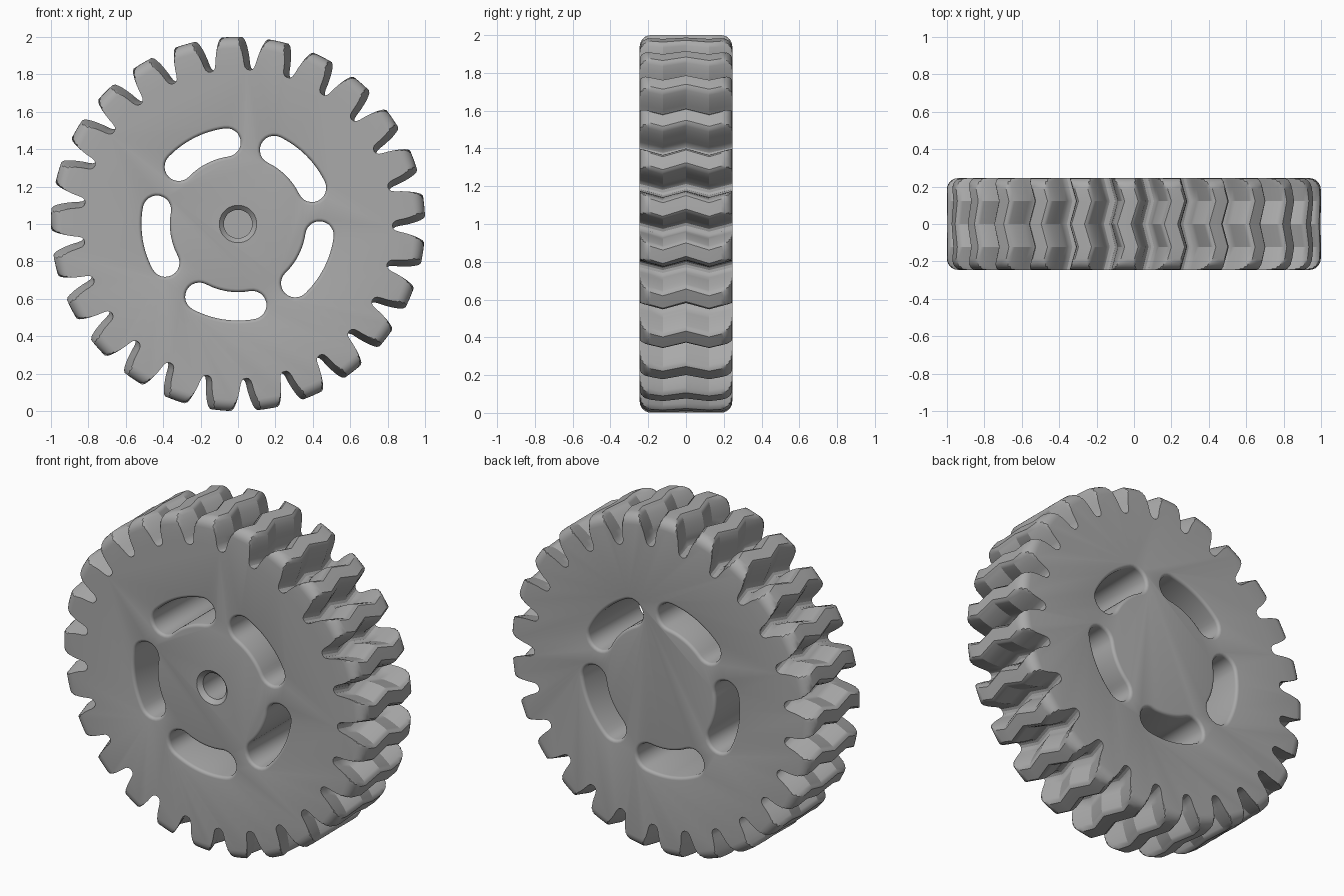
import bpy, bmesh, math
from math import sin, cos, pi, radians, sqrt

cube = bpy.data.objects.get("Cube")
if cube:
    bpy.data.objects.remove(cube, do_unlink=True)

TEETH, HALF_W, ROUND = 25, 0.245, 0.06
CENTRE_Z = 1.0

steel = bpy.data.materials.new("grey_metal")
steel.use_nodes = True
GREY = (0.4, 0.4, 0.4, 1)
steel.diffuse_color = GREY
steel.node_tree.nodes["Principled BSDF"].inputs["Base Color"].default_value = GREY


def polar(r, a, y):
    """Point at radius r, clockwise angle a from the top, depth y."""
    return (r * sin(a), y, CENTRE_Z + r * cos(a))


def loft(name, rings):
    """Closed solid through a list of equal-length point rings."""
    bm = bmesh.new()
    loops = [[bm.verts.new(p) for p in ring] for ring in rings]
    n = len(loops[0])
    for a, b in zip(loops, loops[1:]):
        for i in range(n):
            j = (i + 1) % n
            bm.faces.new((a[i], a[j], b[j], b[i]))
    bm.faces.new(loops[0][::-1])
    bm.faces.new(loops[-1])
    bmesh.ops.recalc_face_normals(bm, faces=bm.faces)
    mesh = bpy.data.meshes.new(name)
    bm.to_mesh(mesh)
    bm.free()
    mesh.materials.append(steel)
    obj = bpy.data.objects.new(name, mesh)
    bpy.context.collection.objects.link(obj)
    return obj


# Half tooth: radius and half angle, from the valley to the tip
half_tooth = [(0.825, pi / TEETH), (0.829, 0.108), (0.84, 0.096), (0.86, 0.089),
              (0.89, 0.083), (0.92, 0.075), (0.95, 0.066), (0.975, 0.056),
              (0.99, 0.048), (1.0, 0.036)]
tooth = [(r, -a) for r, a in half_tooth] + [(1.0, 0)]
tooth += [(r, a) for r, a in half_tooth[:0:-1]]


def twist(y):
    """Double chevron: the teeth swing out and back twice across the width."""
    q = HALF_W / 2
    return radians(2.2) * (1 - abs(abs(y) - q) / q)


def tip_limit(y):
    d = max(0, abs(y) - (HALF_W - ROUND))
    return 1 - ROUND + sqrt(max(0, ROUND ** 2 - d ** 2))


def gear_ring(y):
    start = radians(-3) + twist(y)
    return [polar(min(r, tip_limit(y)), start + a + k * 2 * pi / TEETH, y)
            for k in range(TEETH) for r, a in tooth]


side = [0, HALF_W / 2] + [HALF_W - ROUND + ROUND * sin(i * pi / 12) for i in range(7)]
depths = [-y for y in side[:0:-1]] + side
gear = loft("gear_wheel", [gear_ring(y) for y in depths])


# Curved slots with rounded rims
def slot_ring(centre, half_width, y):
    mid, span, steps = 0.44, radians(19), 12
    a0, a1 = centre - span, centre + span
    pts = [polar(mid + half_width, a0 + (a1 - a0) * i / steps, y) for i in range(steps + 1)]

    def cap(a, sign):
        for i in range(1, steps):
            t = pi * i / steps
            out, along = half_width * cos(t) * sign, half_width * sin(t) * sign
            x = (mid + out) * sin(a) + along * cos(a)
            z = (mid + out) * cos(a) - along * sin(a)
            yield (x, y, CENTRE_Z + z)

    pts += cap(a1, 1)
    pts += [polar(mid - half_width, a1 - (a1 - a0) * i / steps, y) for i in range(steps + 1)]
    pts += cap(a0, -1)
    return pts


RIM = 0.018
rim = [(HALF_W - RIM + RIM * sin(t), RIM * (1 - cos(t))) for t in [i * pi / 8 for i in range(5)]]
rim.append((HALF_W + 0.03, RIM))
slot_levels = [(-y, e) for y, e in reversed(rim)] + rim
cutters = [loft("slot_cutter", [slot_ring(radians(45 + 72 * k), 0.076 + e, y)
                                for y, e in slot_levels]) for k in range(5)]

# Blind centre hole with a chamfered mouth, front only
bore = [(-HALF_W - 0.02, 0.1), (-HALF_W, 0.1), (-HALF_W + 0.025, 0.076), (0.1, 0.076)]
cutters.append(loft("bore_cutter", [[polar(r, i * pi / 24, y) for i in range(48)]
                                    for y, r in bore]))

bpy.ops.object.select_all(action="DESELECT")
gear.select_set(True)
bpy.context.view_layer.objects.active = gear
for cutter in cutters:
    mod = gear.modifiers.new("cut", "BOOLEAN")
    mod.operation, mod.solver, mod.object = "DIFFERENCE", "EXACT", cutter
    bpy.ops.object.modifier_apply(modifier=mod.name)
for cutter in cutters:
    bpy.data.objects.remove(cutter, do_unlink=True)

bpy.ops.object.shade_smooth_by_angle(angle=radians(30))
